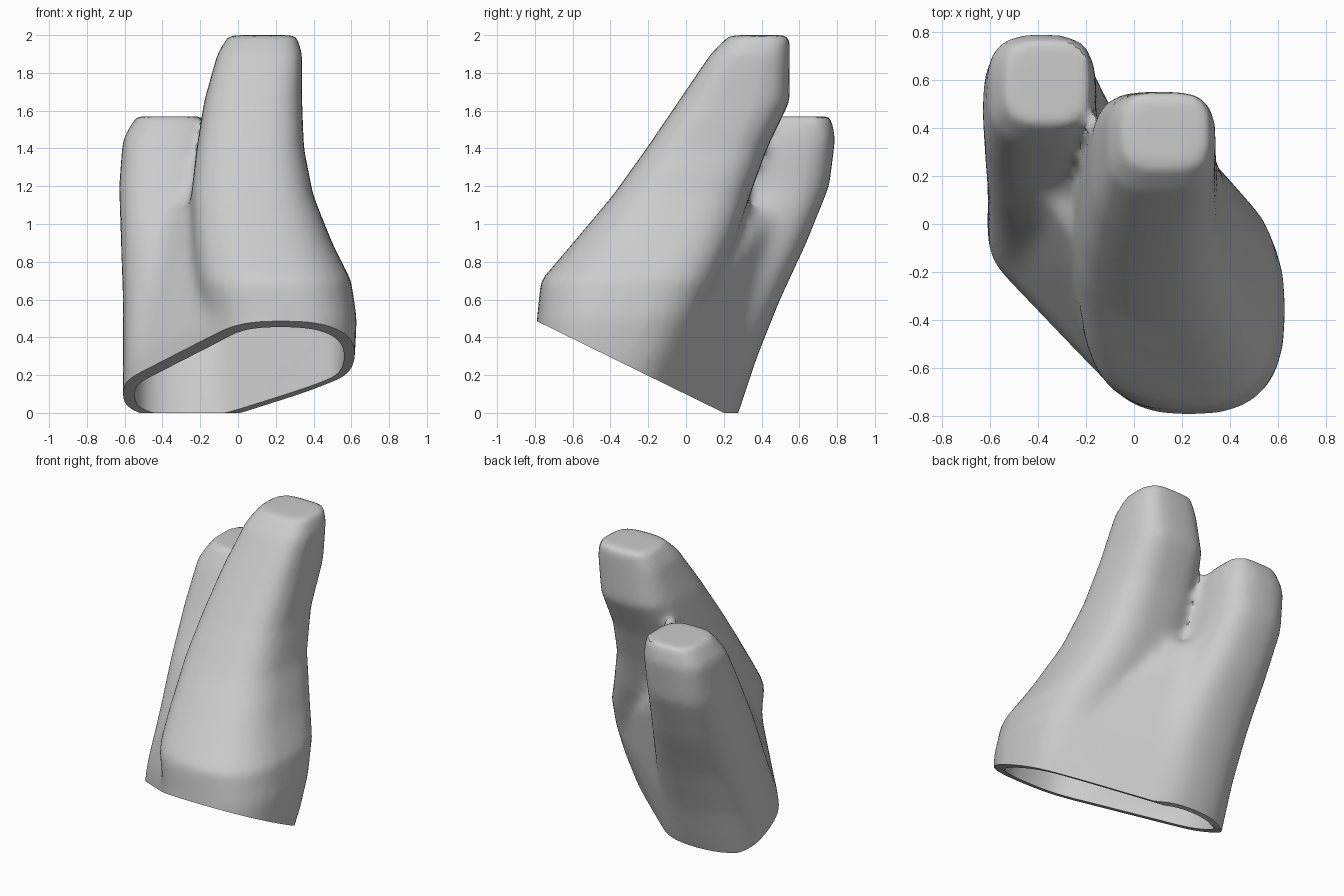
import bpy, bmesh, math
from mathutils import Vector

cube = bpy.data.objects.get("Cube")
if cube:
    bpy.data.objects.remove(cube)

grey = bpy.data.materials.new("light grey")
grey.use_nodes = True
colour = (0.6, 0.6, 0.6, 1)
grey.diffuse_color = colour
grey.node_tree.nodes["Principled BSDF"].inputs["Base Color"].default_value = colour

# Level sections of each branch: z, x min, x max, y min, y max
TALL = [(-0.4, -0.1, 0.5, -0.9, -0.32), (0, -0.1, 0.58, -0.83, -0.13),
        (0.3, -0.13, 0.62, -0.8, 0.0), (0.5, -0.17, 0.63, -0.79, 0.08),
        (0.7, -0.22, 0.6, -0.77, 0.17), (0.9, -0.24, 0.5, -0.6, 0.26),
        (1.15, -0.25, 0.4, -0.39, 0.34), (1.4, -0.22, 0.35, -0.21, 0.43),
        (1.65, -0.18, 0.34, -0.04, 0.55), (1.9, -0.11, 0.34, 0.13, 0.55),
        (2.0, -0.05, 0.31, 0.23, 0.55)]
SHORT = [(-0.4, -0.61, 0.1, -0.4, 0.12), (0, -0.61, 0.1, -0.35, 0.28),
         (0.3, -0.61, 0.05, -0.28, 0.38), (0.6, -0.61, 0.0, -0.13, 0.5),
         (0.9, -0.62, -0.08, 0.02, 0.64), (1.2, -0.63, -0.15, 0.2, 0.76),
         (1.45, -0.61, -0.16, 0.33, 0.79), (1.57, -0.54, -0.18, 0.41, 0.77)]
WEB = [(-0.42, 0.2), (-0.2, -0.15), (0.0, 0.3), (-0.15, 0.5)]
SIDES = 28


def ring(section, inset):
    """Rounded section, squarer towards the tips."""
    z, x0, x1, y0, y1 = section
    power = 0.82 - 0.11 * max(z, 0)
    points = []
    for i in range(SIDES):
        a = math.tau * i / SIDES
        c, s = math.cos(a), math.sin(a)
        px = math.copysign(abs(c) ** power, c) * ((x1 - x0) / 2 - inset)
        py = math.copysign(abs(s) ** power, s) * ((y1 - y0) / 2 - inset)
        points.append(Vector(((x0 + x1) / 2 + px, (y0 + y1) / 2 + py, z)))
    return points


def loft(bm, sections, inset):
    rings = [[bm.verts.new(p) for p in ring(s, inset)] for s in sections]
    for low, high in zip(rings, rings[1:]):
        for i in range(SIDES):
            j = (i + 1) % SIDES
            bm.faces.new((low[i], low[j], high[j], high[i]))
    bm.faces.new(rings[0][::-1])
    bm.faces.new(rings[-1])


def finish(bm, name):
    bmesh.ops.recalc_face_normals(bm, faces=bm.faces)
    mesh = bpy.data.meshes.new(name)
    bm.to_mesh(mesh)
    bm.free()
    obj = bpy.data.objects.new(name, mesh)
    bpy.context.collection.objects.link(obj)
    return obj


def apply_modifier(obj, kind, **settings):
    mod = obj.modifiers.new(kind.title(), kind)
    for key, value in settings.items():
        setattr(mod, key, value)
    bpy.context.view_layer.objects.active = obj
    bpy.ops.object.modifier_apply(modifier=mod.name)


def forked_form(name, inset):
    """Two lofted branches joined by a hulled base, blended together."""
    bm = bmesh.new()
    for sections in (TALL, SHORT):
        loft(bm, sections, inset)
    # Base between the branches, with a web rising into the fork
    base = [s for s in TALL + SHORT if s[0] < 0.55]
    points = [bm.verts.new(p) for s in base for p in ring(s, inset)]
    points += [bm.verts.new((x, y, 1.08 - inset * 3)) for x, y in WEB]
    hull = bmesh.ops.convex_hull(bm, input=points)
    spare = [v for v in hull["geom_interior"] if isinstance(v, bmesh.types.BMVert)]
    bmesh.ops.delete(bm, geom=spare, context="VERTS")
    for v in bm.verts:
        v.co.z -= inset * 1.2
    obj = finish(bm, name)
    apply_modifier(obj, "REMESH", mode="VOXEL", voxel_size=0.028)
    # Soften the valley between the branches more than the tips
    valley = obj.vertex_groups.new(name="valley")
    for v in obj.data.vertices:
        across = 1 - abs(v.co.x + 0.2) / 0.38
        below = (1.35 - v.co.z) / 0.3
        weight = min(1, 2 * across, below)
        if weight > 0:
            valley.add([v.index], weight, "REPLACE")
    apply_modifier(obj, "SMOOTH", factor=0.5, iterations=24, vertex_group="valley")
    apply_modifier(obj, "SMOOTH", factor=0.5, iterations=8)
    return obj


def subtract(obj, cutter):
    cutter.hide_render = True
    apply_modifier(obj, "BOOLEAN", operation="DIFFERENCE", solver="EXACT", object=cutter)
    bpy.data.objects.remove(cutter)


def end_cutter():
    """Prism below the slanted end, level at the back."""
    bm = bmesh.new()
    profile = [(-2, 1.08), (0.2, 0), (2, 0), (2, -2), (-2, -2)]
    side = bm.faces.new([bm.verts.new((-2, y, z)) for y, z in profile])
    moved = bmesh.ops.extrude_face_region(bm, geom=[side])["geom"]
    verts = [v for v in moved if isinstance(v, bmesh.types.BMVert)]
    bmesh.ops.translate(bm, verts=verts, vec=(4, 0, 0))
    return finish(bm, "end_cutter")


# Forked sleeve: trim the open end, then hollow it
sleeve = forked_form("forked_sleeve", 0)
subtract(sleeve, end_cutter())
subtract(sleeve, forked_form("cavity_cutter", 0.06))

sleeve.data.materials.clear()
sleeve.data.materials.append(grey)
bpy.ops.object.select_all(action="DESELECT")
sleeve.select_set(True)
bpy.context.view_layer.objects.active = sleeve
bpy.ops.object.shade_smooth_by_angle(angle=math.radians(40))
